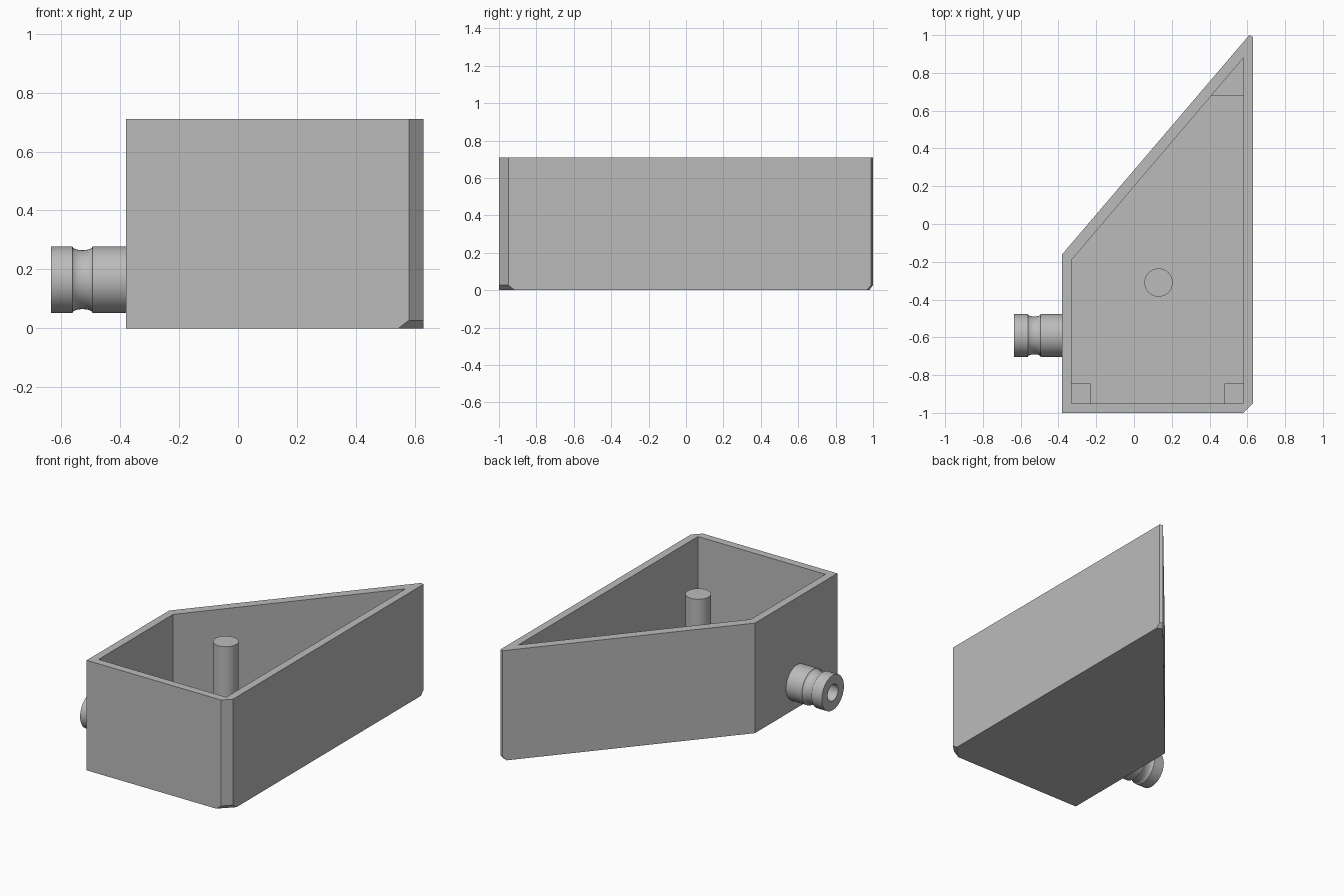
import bpy, bmesh, math

cube = bpy.data.objects.get("Cube")
if cube:
    bpy.data.objects.remove(cube, do_unlink=True)

grey = bpy.data.materials.new("light grey")
grey.use_nodes = True
grey.diffuse_color = (0.5, 0.5, 0.5, 1)
grey.node_tree.nodes["Principled BSDF"].inputs["Base Color"].default_value = (0.5, 0.5, 0.5, 1)

HEIGHT, FLOOR, POST_TOP = 0.71, 0.05, 0.16
SPOUT_Y, SPOUT_Z, BORE = -0.59, 0.165, 0.053


def finish(name, bm):
    bmesh.ops.recalc_face_normals(bm, faces=bm.faces)
    mesh = bpy.data.meshes.new(name)
    bm.to_mesh(mesh)
    bm.free()
    mesh.materials.append(grey)
    obj = bpy.data.objects.new(name, mesh)
    bpy.context.collection.objects.link(obj)
    return obj


def activate(obj):
    bpy.ops.object.select_all(action='DESELECT')
    obj.select_set(True)
    bpy.context.view_layer.objects.active = obj


def smooth(obj):
    activate(obj)
    bpy.ops.object.shade_smooth_by_angle(angle=math.radians(30))


def prism(name, outline, z0, z1):
    bm = bmesh.new()
    base = bm.faces.new([bm.verts.new((x, y, z0)) for x, y in outline])
    top = bmesh.ops.extrude_face_region(bm, geom=[base])["geom"]
    verts = [g for g in top if isinstance(g, bmesh.types.BMVert)]
    bmesh.ops.translate(bm, verts=verts, vec=(0, 0, z1 - z0))
    return finish(name, bm)


def circle(cx, cy, r, n=48):
    return [(cx + r * math.cos(2 * math.pi * i / n),
             cy + r * math.sin(2 * math.pi * i / n)) for i in range(n)]


def lathe_x(name, profile, n=48):
    """Closed (x, radius) profile turned around the spout axis."""
    bm = bmesh.new()
    rings = [[bm.verts.new((x, SPOUT_Y + dy, SPOUT_Z + dz)) for dy, dz in circle(0, 0, r, n)]
             for x, r in profile]
    for a, b in zip(rings, rings[1:] + rings[:1]):
        for i in range(n):
            j = (i + 1) % n
            bm.faces.new((a[i], a[j], b[j], b[i]))
    return finish(name, bm)


# Tray body: tapered outline with clipped corners, bevelled under the clips
outer = [(-0.38, -1), (0.58, -1), (0.63, -0.95), (0.63, 0.99), (0.61, 1), (-0.38, -0.16)]
foot = [(-0.38, -1), (0.545, -1), (0.63, -0.915), (0.63, 0.965), (0.593, 0.98), (-0.38, -0.16)]
inner = [(-0.33, -0.95), (0.58, -0.95), (0.58, 0.88), (-0.33, -0.19)]
bm = bmesh.new()
for outline, z in ((foot, 0), (outer, 0.027), (outer, HEIGHT)):
    for x, y in outline:
        bm.verts.new((x, y, z))
bmesh.ops.convex_hull(bm, input=bm.verts[:])
bmesh.ops.dissolve_limit(bm, angle_limit=math.radians(1), verts=bm.verts[:], edges=bm.edges[:])
tray = finish("tray", bm)

# Hollow the tray and bore the spout hole through its wall
cavity = prism("cavity_cutter", inner, FLOOR, 1)
bore = prism("bore_cutter", circle(0, 0, BORE), -0.06, 0.06)
bore.rotation_euler.y = math.pi / 2
bore.location = (-0.36, SPOUT_Y, SPOUT_Z)
for cutter in (cavity, bore):
    cutter.hide_render = True
    cut = tray.modifiers.new("cut", 'BOOLEAN')
    cut.operation = 'DIFFERENCE'
    cut.solver = 'EXACT'
    cut.object = cutter
    activate(tray)
    bpy.ops.object.modifier_apply(modifier=cut.name)
    bpy.data.objects.remove(cutter, do_unlink=True)

# Low corner supports
for name, x0, x1 in (("left_front_support", 0.48, 0.59), ("right_front_support", -0.34, -0.23)):
    prism(name, [(x0, -0.96), (x1, -0.96), (x1, -0.845), (x0, -0.845)], FLOOR - 0.01, POST_TOP)
prism("back_support", [(0.405, 0.68), (0.585, 0.68), (0.585, 0.89)], FLOOR - 0.01, POST_TOP)

# Central peg
smooth(prism("peg", circle(0.13, -0.31, 0.075), FLOOR - 0.01, 0.705))

# Hollow spout with a rounded groove
R = 0.113
groove = [(-0.528 + 0.034 * math.cos(t), R - 0.013 * math.sin(t))
          for t in (math.pi * i / 10 for i in range(11))]
spout = lathe_x("spout", [(-0.36, BORE), (-0.36, R)] + groove + [(-0.635, R), (-0.635, BORE)])
smooth(spout)
